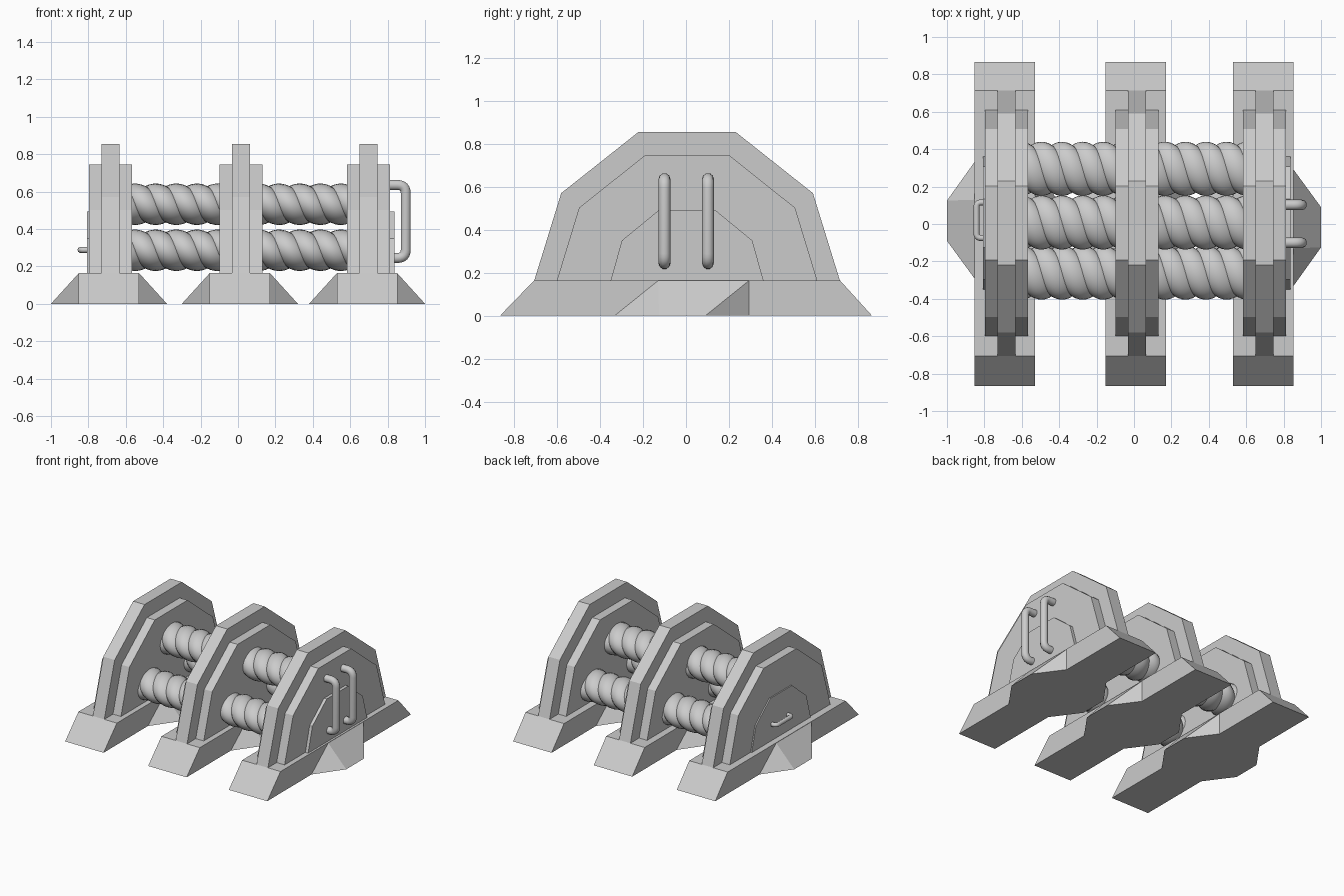
import bpy, bmesh
from math import sin, cos, pi
from mathutils import Vector

if "Cube" in bpy.data.objects:
    bpy.data.objects.remove(bpy.data.objects["Cube"])


def finish(name, bm):
    bmesh.ops.recalc_face_normals(bm, faces=bm.faces)
    mesh = bpy.data.meshes.new(name)
    bm.to_mesh(mesh)
    bm.free()
    ob = bpy.data.objects.new(name, mesh)
    bpy.context.collection.objects.link(ob)
    return ob


def slab(name, profile, x0, x1):
    """Extrude a (y, z) profile from x0 to x1."""
    bm = bmesh.new()
    face = bm.faces.new([bm.verts.new((x0, y, z)) for y, z in profile])
    geo = bmesh.ops.extrude_face_region(bm, geom=[face])["geom"]
    verts = [g for g in geo if isinstance(g, bmesh.types.BMVert)]
    bmesh.ops.translate(bm, verts=verts, vec=(x1 - x0, 0, 0))
    return finish(name, bm)


def hull(name, points):
    bm = bmesh.new()
    for p in points:
        bm.verts.new(p)
    bmesh.ops.convex_hull(bm, input=bm.verts)
    bmesh.ops.dissolve_limit(bm, angle_limit=0.01, verts=bm.verts, edges=bm.edges)
    return finish(name, bm)


def smooth(ob, angle):
    bpy.ops.object.select_all(action='DESELECT')
    ob.select_set(True)
    bpy.context.view_layer.objects.active = ob
    bpy.ops.object.shade_smooth_by_angle(angle=angle)


def arch(bottom, shoulder, top):
    """Symmetric stepped arch standing on the foot."""
    half = [(bottom, 0.165), shoulder, top]
    return [(0.005 + y, z) for y, z in half] + [(0.005 - y, z) for y, z in reversed(half)]


# Feet with skewed wings on both sides (wings are half-turn copies)
foot = [(-0.865, 0), (0.865, 0), (0.715, 0.165), (-0.705, 0.165)]
wing = [(0.15, -0.335, 0), (0.31, -0.125, 0), (0.31, 0.09, 0), (0.16, 0.295, 0),
        (0.15, 0.295, 0), (0.16, -0.335, 0), (0.16, 0.295, 0.165), (0.16, -0.13, 0.165)]
for label, x in (("left", -0.69), ("middle", 0.01), ("right", 0.69)):
    slab(label + "_foot", foot, x - 0.162, x + 0.162)
    for side, s in (("inner", -1), ("outer", 1)):
        hull(f"{label}_foot_wing_{side}", [(x + s * a, s * b, c) for a, b, c in wing])

# Upright plates: thin tall rim plus thicker lower plate
rim = arch(0.71, (0.585, 0.57), (0.225, 0.855))
body = arch(0.605, (0.502, 0.502), (0.197, 0.745))
for label, x in (("left", -0.682), ("middle", 0.016), ("right", 0.698)):
    slab(label + "_rim_plate", rim, x - 0.048, x + 0.048)
    slab(label + "_body_plate", body, x - 0.115, x + 0.115)

# Small raised panels on the two outer faces
panel = arch(0.355, (0.303, 0.35), (0.13, 0.492))
slab("left_panel", panel, -0.806, -0.70)
slab("right_panel", panel, 0.70, 0.836)


# Coiled cables: two-strand twisted tubes with sharp grooves
def coil(name, y, z, ry=0.145, rz=0.111, lead=0.22, x0=-0.62, x1=0.64):
    seg, rings = 40, 200
    bm = bmesh.new()
    rows = []
    for i in range(rings + 1):
        x = x0 + (x1 - x0) * i / rings
        row = []
        for j in range(seg):
            # mesh rows twist with the strands so grooves follow edges
            u = 2 * pi * j / seg
            t = u + 2 * pi * x / lead
            r = 0.86 + 0.14 * abs(sin(u)) ** 0.8
            row.append(bm.verts.new((x, y + ry * r * cos(t), z + rz * r * sin(t))))
        rows.append(row)
    for a, b in zip(rows, rows[1:]):
        for j in range(seg):
            k = (j + 1) % seg
            bm.faces.new((a[j], a[k], b[k], b[j]))
    bm.faces.new(rows[0])
    bm.faces.new(rows[-1])
    smooth(finish(name, bm), 0.7)


coil("upper_coil", 0.008, 0.532)
coil("front_lower_coil", -0.26, 0.286)
coil("back_lower_coil", 0.295, 0.286)


# Bent bar handles: path with rounded corners
def handle(name, corners, radius, bend):
    pts = [Vector(c) for c in corners]
    path = [pts[0]]
    for a, b, c in zip(pts, pts[1:], pts[2:]):
        p, q = b + (a - b).normalized() * bend, b + (c - b).normalized() * bend
        for i in range(7):
            t = i / 6
            path.append(p * (1 - t) ** 2 + b * 2 * t * (1 - t) + q * t * t)
    path.append(pts[-1])
    cu = bpy.data.curves.new(name, 'CURVE')
    cu.dimensions = '3D'
    cu.bevel_depth = radius
    cu.bevel_resolution = 3
    cu.use_fill_caps = True
    sp = cu.splines.new('POLY')
    sp.points.add(len(path) - 1)
    for pt, co in zip(sp.points, path):
        pt.co = (*co, 1)
    sp.use_smooth = True
    bpy.context.collection.objects.link(bpy.data.objects.new(name, cu))


for label, y in (("front", -0.1), ("back", 0.102)):
    handle(label + "_grab_handle", [(0.78, y, 0.635), (0.897, y, 0.635),
                                    (0.897, y, 0.245), (0.78, y, 0.245)], 0.028, 0.045)
handle("left_pull_handle", [(-0.78, 0.115, 0.288), (-0.842, 0.115, 0.288),
                            (-0.842, -0.075, 0.288), (-0.78, -0.075, 0.288)], 0.016, 0.025)
